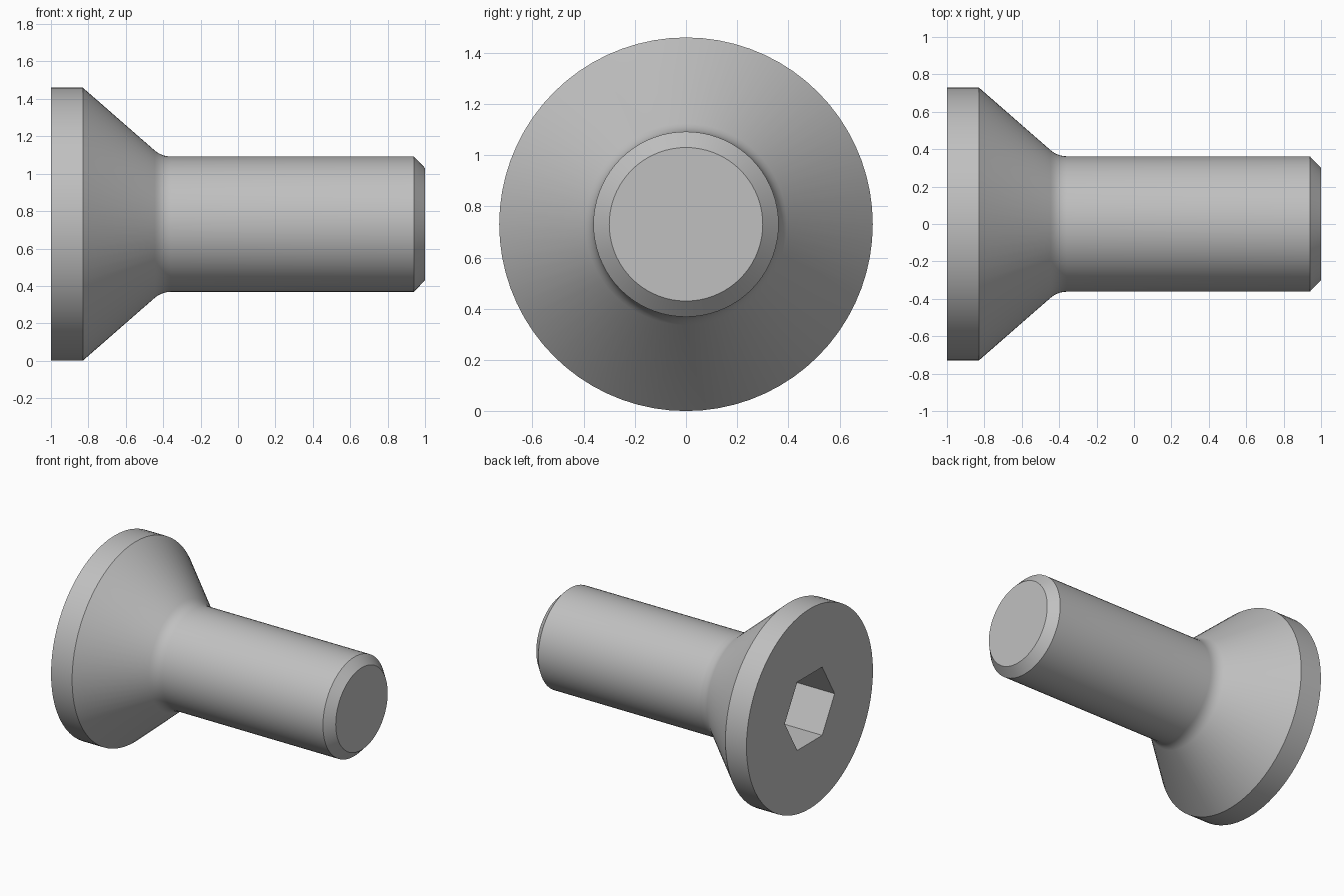
import bpy
import bmesh
from math import sin, cos, tau, atan2

cube = bpy.data.objects.get("Cube")
if cube:
    bpy.data.objects.remove(cube, do_unlink=True)

SEGMENTS = 72
HEAD_R, SHAFT_R, TIP_R = 0.73, 0.362, 0.30
SOCKET_R, SOCKET_DEPTH = 0.288, 0.36

# Fillet between the cone and the shaft, tangent to both
slope = (HEAD_R - SHAFT_R) / 0.425
angle = atan2(slope, 1)
FILLET_R, FILLET_END = 0.13, -0.36
fillet = []
for i in range(6):
    a = angle * (1 - i / 5)
    fillet.append((FILLET_END - FILLET_R * sin(a),
                   SHAFT_R + FILLET_R * (1 - cos(a))))

# Outline as (x, radius) from head to tip
outline = [(-1, HEAD_R), (-0.83, HEAD_R), *fillet, (0.94, SHAFT_R), (1, TIP_R)]

bm = bmesh.new()


def ring(x, radius, count):
    return [bm.verts.new((x, radius * cos(tau * i / count),
                          HEAD_R + radius * sin(tau * i / count)))
            for i in range(count)]


def skin(a, b):
    n = len(a)
    for i in range(n):
        j = (i + 1) % n
        bm.faces.new((a[i], a[j], b[j], b[i]))


def loop_edges(loop):
    return [bm.edges.get((loop[i - 1], loop[i])) for i in range(len(loop))]


# Turned body and flat tip
rings = [ring(x, r, SEGMENTS) for x, r in outline]
for a, b in zip(rings, rings[1:]):
    skin(a, b)
bm.faces.new(rings[-1])

# Hexagonal drive socket, flats at top and bottom
mouth = ring(-1, SOCKET_R, 6)
floor = ring(-1 + SOCKET_DEPTH, SOCKET_R, 6)
skin(mouth, floor)
bm.faces.new(floor)

# Flat head face around the socket
bmesh.ops.triangle_fill(bm, use_beauty=True,
                        edges=loop_edges(rings[0]) + loop_edges(mouth),
                        normal=(-1, 0, 0))
bmesh.ops.recalc_face_normals(bm, faces=bm.faces)

mesh = bpy.data.meshes.new("countersunk_bolt")
bm.to_mesh(mesh)
bm.free()
bolt = bpy.data.objects.new("countersunk_bolt", mesh)
bpy.context.collection.objects.link(bolt)

# Plain grey metal
steel = bpy.data.materials.new("light_grey_steel")
steel.use_nodes = True
colour = (0.53, 0.53, 0.53, 1)
steel.diffuse_color = colour
for node in steel.node_tree.nodes:
    if node.type == "BSDF_PRINCIPLED":
        node.inputs["Base Color"].default_value = colour
mesh.materials.append(steel)

bpy.ops.object.select_all(action="DESELECT")
bolt.select_set(True)
bpy.context.view_layer.objects.active = bolt
bpy.ops.object.shade_smooth_by_angle(angle=0.5)
